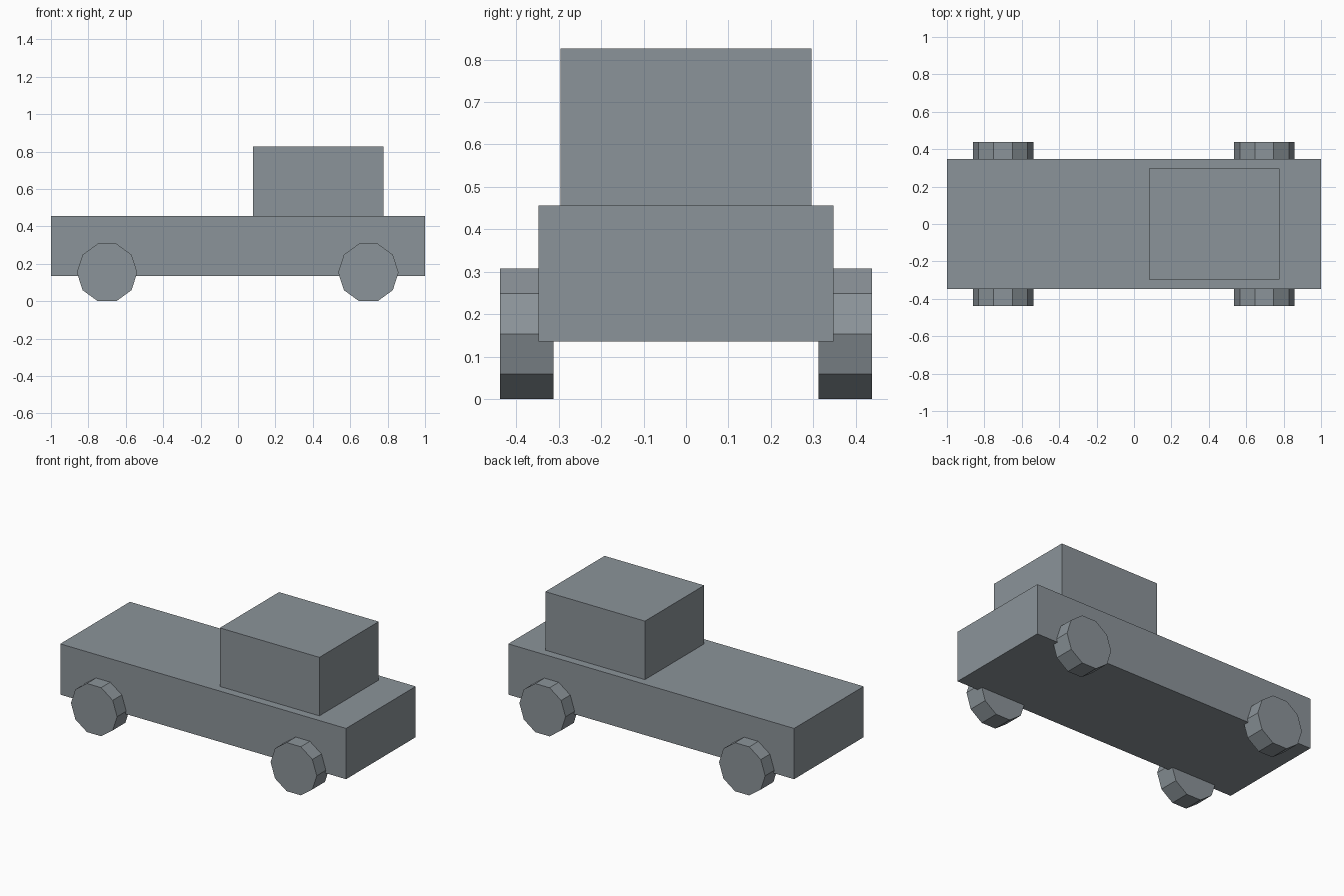
import bpy
import bmesh
from math import cos, sin, tau
from mathutils import Vector

cube = bpy.data.objects.get("Cube")
if cube:
    bpy.data.objects.remove(cube, do_unlink=True)

# Single flat paint
paint = bpy.data.materials.new("blue_grey")
paint.use_nodes = True
colour = (0.26, 0.295, 0.32, 1)
paint.diffuse_color = colour
paint.node_tree.nodes["Principled BSDF"].inputs["Base Color"].default_value = colour


def prism(name, outline, y_min, y_max):
    """Extrude an outline in the xz plane along y."""
    bm = bmesh.new()
    base = bm.faces.new([bm.verts.new((x, y_min, z)) for x, z in outline])
    new = bmesh.ops.extrude_face_region(bm, geom=[base], use_keep_orig=True)
    moved = [v for v in new["geom"] if isinstance(v, bmesh.types.BMVert)]
    bmesh.ops.translate(bm, vec=Vector((0, y_max - y_min, 0)), verts=moved)
    bmesh.ops.recalc_face_normals(bm, faces=bm.faces)
    mesh = bpy.data.meshes.new(name)
    bm.to_mesh(mesh)
    bm.free()
    mesh.materials.append(paint)
    obj = bpy.data.objects.new(name, mesh)
    bpy.context.scene.collection.objects.link(obj)
    return obj


def box(name, x0, x1, half_width, z0, z1):
    return prism(name, [(x0, z0), (x1, z0), (x1, z1), (x0, z1)],
                 -half_width, half_width)


# Long flat body with the cab towards +x
box("body", -1, 1, 0.348, 0.135, 0.456)
box("cab", 0.08, 0.777, 0.296, 0.456, 0.826)

# Four ten-sided wheels, flat side down
SIDES, RADIUS = 10, 0.1615
HEIGHT = RADIUS * cos(tau / SIDES / 2)
for end, x in (("rear", -0.7), ("front", 0.697)):
    ring = [(x + RADIUS * cos(tau * i / SIDES), HEIGHT + RADIUS * sin(tau * i / SIDES))
            for i in range(SIDES)]
    prism(end + "_wheel_near", ring, -0.439, -0.313)
    prism(end + "_wheel_far", ring, 0.313, 0.439)
